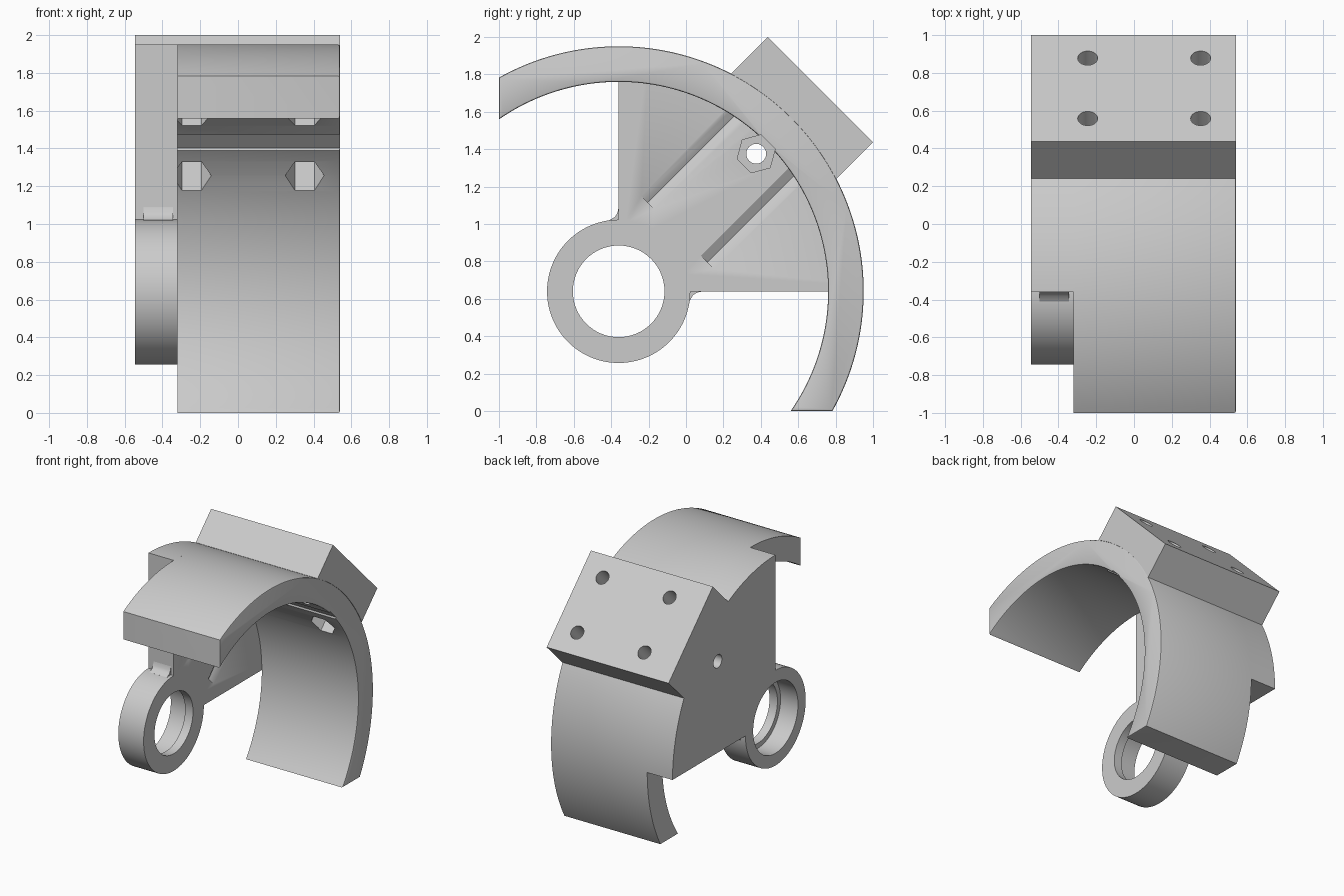
import bpy, bmesh
from math import sin, cos, asin, pi, radians
from mathutils import Matrix, Vector

default = bpy.data.objects.get("Cube")
if default:
    bpy.data.objects.remove(default, do_unlink=True)

# Shared dimensions
CY, CZ = -0.36, 0.64            # axis of the ring and the curved shell
X0, X1, X2 = -0.545, -0.32, 0.54  # plate outside, plate inside, shell edge
R_OUT, R_IN, R_RING = 1.31, 1.12, 0.383
R_BLOCK, HALF = 1.525, 0.398
S = 0.5 ** 0.5

grey = bpy.data.materials.new("light_grey")
grey.use_nodes = True
COLOR = (0.6, 0.6, 0.6, 1)
grey.diffuse_color = COLOR
grey.node_tree.nodes["Principled BSDF"].inputs["Base Color"].default_value = COLOR


def frame(u, v, w, origin):
    m = Matrix((u, v, w)).transposed().to_4x4()
    m.translation = Vector(origin)
    return m


# Profiles in the side plane extruded along x, or across the diagonal
SIDE = frame((0, 1, 0), (0, 0, 1), (1, 0, 0), (0, CY, CZ))


def diagonal(x, t):
    return frame((1, 0, 0), (0, S, -S), (0, S, S), (x, CY + t * S, CZ - t * S))


def arc(r, a, b, n=64):
    return [(r * cos(a + (b - a) * i / n), r * sin(a + (b - a) * i / n))
            for i in range(n + 1)]


def circle(r, n=64, start=0.0, c=(0, 0)):
    return [(c[0] + r * cos(start + 2 * pi * i / n),
             c[1] + r * sin(start + 2 * pi * i / n)) for i in range(n)]


def prism(name, pts, w0, w1, m=SIDE, bevel=0):
    bm = bmesh.new()
    face = bm.faces.new([bm.verts.new((u, v, w0)) for u, v in pts])
    ext = bmesh.ops.extrude_face_region(bm, geom=[face])
    moved = [g for g in ext["geom"] if isinstance(g, bmesh.types.BMVert)]
    bmesh.ops.translate(bm, verts=moved, vec=(0, 0, w1 - w0))
    if bevel:
        rim = [e for e in bm.edges if all(abs(v.co.z - w1) < 1e-5 for v in e.verts)]
        bmesh.ops.bevel(bm, geom=rim, offset=bevel, segments=2,
                        affect='EDGES', profile=0.5)
    bmesh.ops.transform(bm, matrix=m, verts=bm.verts)
    bmesh.ops.recalc_face_normals(bm, faces=bm.faces)
    mesh = bpy.data.meshes.new(name)
    bm.to_mesh(mesh)
    bm.free()
    mesh.materials.append(grey)
    ob = bpy.data.objects.new(name, mesh)
    bpy.context.collection.objects.link(ob)
    return ob


def activate(ob):
    bpy.ops.object.select_all(action='DESELECT')
    ob.select_set(True)
    bpy.context.view_layer.objects.active = ob


def cut(ob, cutters):
    activate(ob)
    for c in cutters:
        mod = ob.modifiers.new("cut", 'BOOLEAN')
        mod.operation, mod.solver, mod.object = 'DIFFERENCE', 'EXACT', c
        bpy.ops.object.modifier_apply(modifier=mod.name)


# Curved shell, ends cut level and upright
a_out, a_in = asin(-CZ / R_OUT), asin(-CZ / R_IN)
shell = prism("curved_shell",
              arc(R_OUT, a_out, pi / 2 - a_out, 96) + arc(R_IN, pi / 2 - a_in, a_in, 96),
              X1, X2, bevel=0.01)

# Quarter side plate between ring and shell
plate = prism("side_plate", arc(R_OUT, 0, pi / 2) + arc(R_RING - 0.002, pi / 2, 0, 32), X0, X1)

# Mounting block seated on the shell
spread = asin(HALF / R_OUT)
top = [((R_BLOCK + t) * S, (R_BLOCK - t) * S) for t in (-HALF, HALF)]
block = prism("mounting_block",
              top + arc(R_OUT - 0.002, pi / 4 - spread, pi / 4 + spread, 24), X0, X2)

# Bearing ring with a wider bore on the outer side
ring = prism("bearing_ring", circle(R_RING, 96), X0, X1)
bores = [prism("bore", circle(0.245), X0 - 0.1, X1 + 0.1),
         prism("seat_bore", circle(0.285), X0 - 0.1, X1 - 0.07)]

# Small concave fillets where plate meets ring
corner = [(0.01, 0.36), (0.01, 0.45), (0, 0.45), (-0.006, 0.42), (-0.02, 0.398),
          (-0.05, 0.38), (-0.05, 0.36)]
fillets = [prism("upper_fillet", corner, -0.5, -0.345),
           prism("lower_fillet", [(v, u) for u, v in corner], -0.5, -0.345)]

# Bolt holes with long hexagonal nut channels
hexes, holes = [], []
for x in (-0.245, 0.353):
    for t in (-0.226, 0.226):
        hexes.append(prism("nut_channel", circle(0.103, 6), 0.445, 1.3, diagonal(x, t)))
        holes.append(prism("bolt_hole", circle(0.053, 32), 1.2, 1.7, diagonal(x, t)))

# Cross bolt through the plate, its nut channel grazing the shell
mid = (1.04 * S, 1.04 * S)
cross = [prism("cross_nut_channel", circle(0.105, 6, radians(15), mid), -0.42, X2 + 0.1),
         prism("cross_bolt_hole", circle(0.053, 32, 0, mid), X0 - 0.1, X1 + 0.1)]

cut(ring, bores)
cut(plate, hexes + cross)
cut(shell, hexes + holes + cross[:1])
cut(block, hexes + holes)

for c in bores + hexes + holes + cross:
    bpy.data.objects.remove(c, do_unlink=True)

for ob in [shell, plate, block, ring] + fillets:
    activate(ob)
    bpy.ops.object.shade_smooth_by_angle(angle=radians(30))
